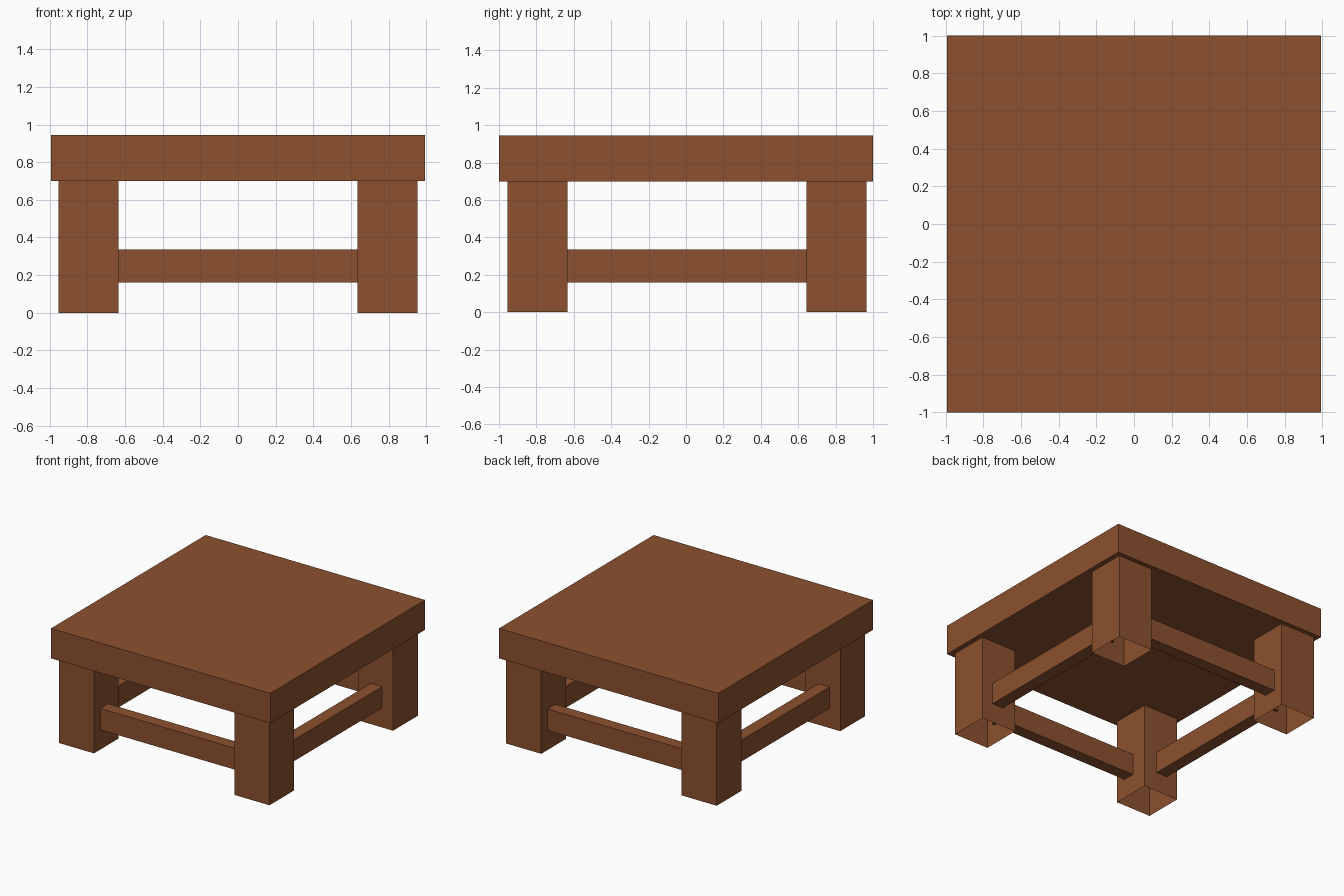
import bpy, bmesh

if "Cube" in bpy.data.objects:
    bpy.data.objects.remove(bpy.data.objects["Cube"])

wood = bpy.data.materials.new("brown wood")
wood.diffuse_color = (0.265, 0.081, 0.028, 1)
wood.use_nodes = True
wood.node_tree.nodes["Principled BSDF"].inputs["Base Color"].default_value = wood.diffuse_color


def box(name, x, y, z, open_ends=False):
    """Box from (min, max) ranges; open_ends leaves out top and bottom."""
    bm = bmesh.new()
    bmesh.ops.create_cube(bm, size=1)
    for v in bm.verts:
        for i, (lo, hi) in enumerate((x, y, z)):
            v.co[i] = hi if v.co[i] > 0 else lo
    if open_ends:
        bm.normal_update()
        ends = [f for f in bm.faces if abs(f.normal.z) > 0.9]
        bmesh.ops.delete(bm, geom=ends, context='FACES_ONLY')
    mesh = bpy.data.meshes.new(name)
    bm.to_mesh(mesh)
    bm.free()
    mesh.materials.append(wood)
    obj = bpy.data.objects.new(name, mesh)
    bpy.context.collection.objects.link(obj)
    return obj


def span(sign, inner, outer, centre=0.0):
    return tuple(sorted((centre + sign * inner, centre + sign * outer)))


CY = 0.005       # the leg frame sits slightly towards the back
RAIL_Z = (0.16, 0.335)
END = 0.66       # rails poke just through the inner leg walls

# Thick table top
box("table_top", (-0.993, 0.993), (-1, 1), (0.70, 0.945))

# Hollow legs, open underneath
for sx, side in ((-1, "left"), (1, "right")):
    for sy, end in ((-1, "front"), (1, "back")):
        box(f"{end}_{side}_leg", span(sx, 0.636, 0.953),
            span(sy, 0.639, 0.959, CY), (0, 0.70), open_ends=True)

# Rails joining the legs
for s, side, end in ((-1, "left", "front"), (1, "right", "back")):
    box(f"{side}_rail", span(s, 0.753, 0.855), (CY - END, CY + END), RAIL_Z)
    box(f"{end}_rail", (-END, END), span(s, 0.775, 0.875, CY), RAIL_Z)
